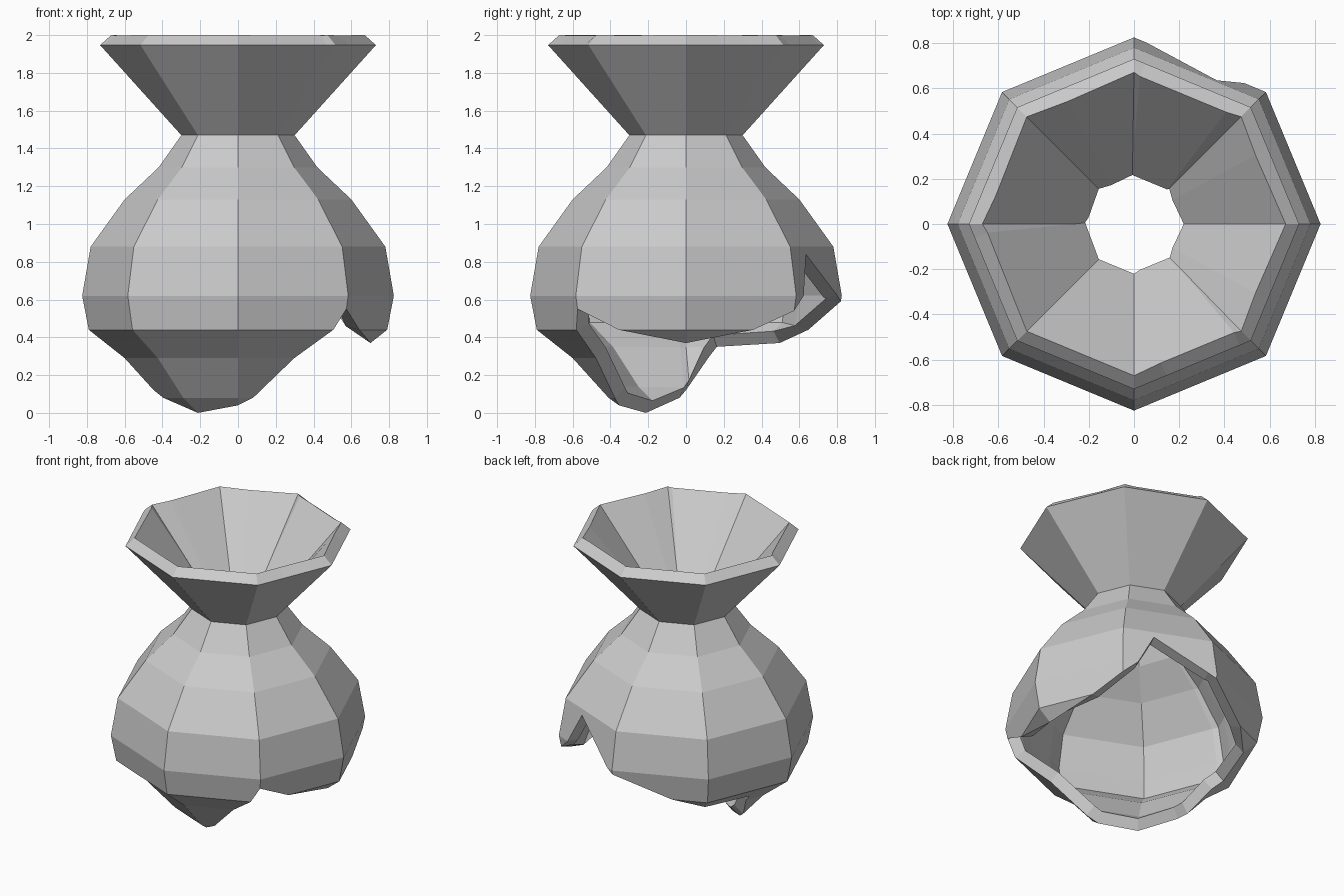
import bpy, bmesh
from math import radians, sin, cos

if "Cube" in bpy.data.objects:
    bpy.data.objects.remove(bpy.data.objects["Cube"])

# Outer profile (radius at octagon corner, z), top to bottom
PROFILE = [(0.73, 1.947), (0.30, 1.47), (0.42, 1.30), (0.60, 1.13), (0.78, 0.88),
           (0.825, 0.62), (0.79, 0.44), (0.60, 0.29), (0.41, 0.08), (0.30, 0.0)]

# Broken lower edge (angle in degrees, z); includes every octagon corner
BREAK = [(0, 0.37), (29, 0.44), (45, 0.54), (52, 0.62), (60, 0.84), (86, 0.62),
         (90, 0.59), (118, 0.44), (135, 0.37), (165, 0.35), (168, 0.29),
         (180, 0.12), (185, 0.08), (225, 0.0), (270, 0.04), (282, 0.08),
         (302, 0.29), (311, 0.44), (315, 0.55), (331, 0.44)]


def radius_at(z):
    for (r0, z0), (r1, z1) in zip(PROFILE, PROFILE[1:]):
        if z >= z1:
            return r1 + (r0 - r1) * (z - z1) / (z0 - z1)
    return PROFILE[-1][0]


def point(angle, z):
    # Point on the flat side of the octagon at this height
    r = radius_at(z) * cos(radians(22.5)) / cos(radians(angle % 45 - 22.5))
    return (r * cos(radians(angle)), r * sin(radians(angle)), z)


# Eight-sided skin, each column clipped at the broken edge
bm = bmesh.new()
columns = []
for angle, cut in BREAK:
    column = []
    for _, z in PROFILE:
        if column and z <= cut + 1e-6:
            low = bm.verts.new(point(angle, cut))
            column += [low] * (len(PROFILE) - len(column))
            break
        column.append(bm.verts.new(point(angle, z)))
    columns.append(column)

for i, a in enumerate(columns):
    b = columns[(i + 1) % len(columns)]
    for k in range(len(PROFILE) - 1):
        corners = list(dict.fromkeys([a[k], a[k + 1], b[k + 1], b[k]]))
        if len(corners) > 2:
            bm.faces.new(corners)

# Merge the flat strips of each side into single faces
bmesh.ops.dissolve_limit(bm, angle_limit=radians(1), verts=bm.verts[:], edges=bm.edges[:])
bmesh.ops.recalc_face_normals(bm, faces=bm.faces[:])
bm.faces.ensure_lookup_table()
top = max(bm.faces, key=lambda f: f.calc_center_median().z)
c = top.calc_center_median()
if top.normal.x * c.x + top.normal.y * c.y < 0:
    bmesh.ops.reverse_faces(bm, faces=bm.faces[:])

mesh = bpy.data.meshes.new("broken_vase")
bm.to_mesh(mesh)
bm.free()
vase = bpy.data.objects.new("broken_vase", mesh)
bpy.context.collection.objects.link(vase)

# Wall thickness, inward
wall = vase.modifiers.new("wall", 'SOLIDIFY')
wall.thickness = 0.08
wall.offset = -1
